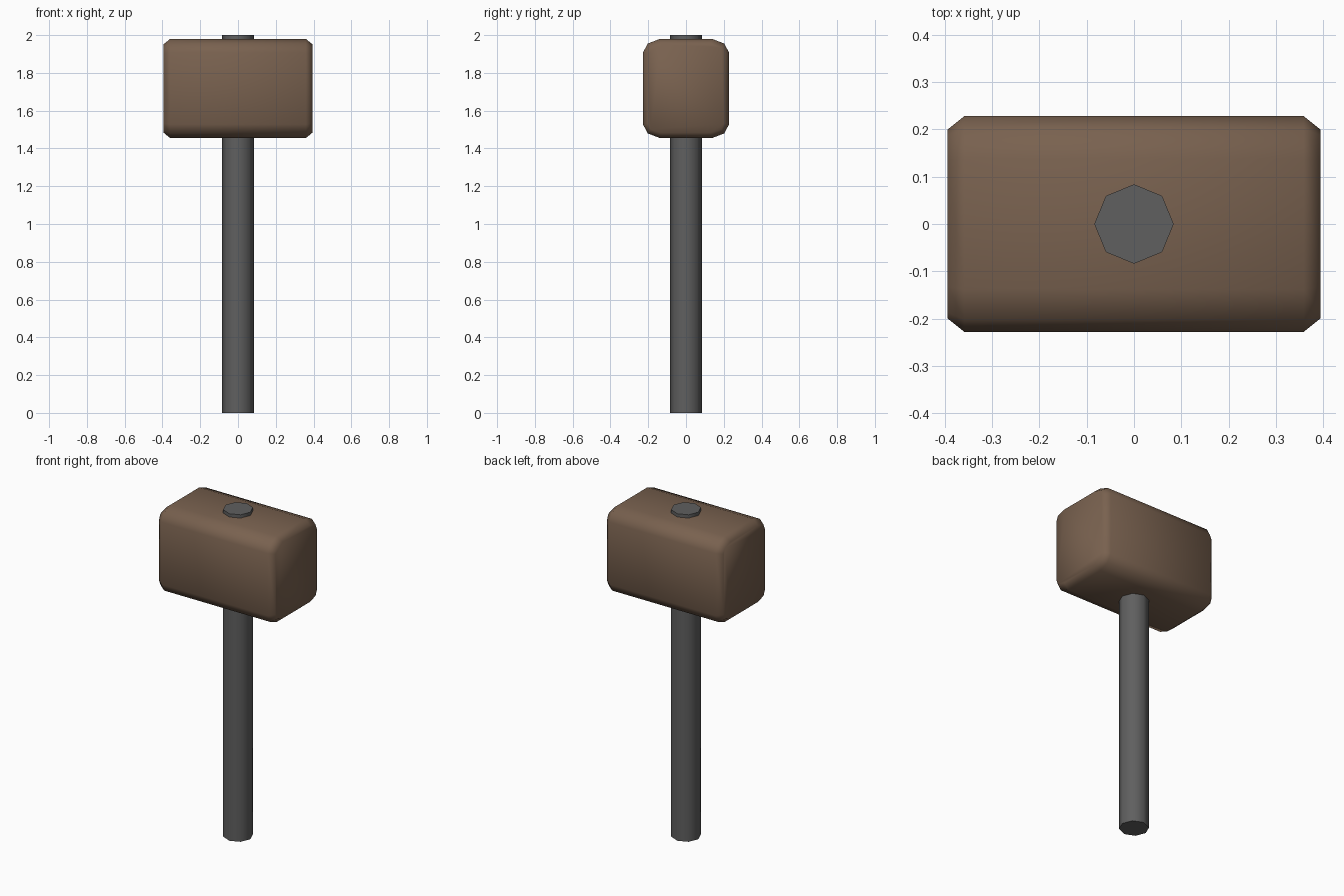
import bpy, bmesh, math

if "Cube" in bpy.data.objects:
    bpy.data.objects.remove(bpy.data.objects["Cube"])


def material(name, rgb):
    m = bpy.data.materials.new(name)
    m.diffuse_color = (*rgb, 1.0)
    m.use_nodes = True
    m.node_tree.nodes["Principled BSDF"].inputs["Base Color"].default_value = m.diffuse_color
    return m


def add_object(name, bm, mat):
    bmesh.ops.recalc_face_normals(bm, faces=bm.faces)
    me = bpy.data.meshes.new(name)
    bm.to_mesh(me)
    bm.free()
    me.materials.append(mat)
    ob = bpy.data.objects.new(name, me)
    bpy.context.collection.objects.link(ob)
    return ob


brown = material("brown wood", (0.19, 0.12, 0.078))
grey = material("dark grey", (0.115, 0.115, 0.115))

# Handle: octagonal rod, smooth sides and flat caps
bm = bmesh.new()
bmesh.ops.create_cone(bm, cap_ends=True, segments=8, radius1=0.084, radius2=0.084, depth=2.0)
for v in bm.verts:
    v.co.z += 1.0
for f in bm.faces:
    f.smooth = abs(f.normal.z) < 0.5
for e in bm.edges:
    if abs(e.verts[0].co.z - e.verts[1].co.z) < 0.01:
        e.smooth = False
add_object("handle", bm, grey)

# Head: rounded profile lofted along x, drawn in at both ends
MID_Z = 1.7175
corner = [(0.228, 0.19), (0.202, 0.238), (0.138, 0.2625)]
end_corner = [(0.20, 0.185), (0.187, 0.217), (0.132, 0.234)]


def ring(bm, x, c):
    pts = c + [(-y, z) for y, z in reversed(c)]
    pts += [(-y, -z) for y, z in pts]
    return [bm.verts.new((x, y, MID_Z + z)) for y, z in pts]


bm = bmesh.new()
rings = [ring(bm, x, c) for x, c in ((-0.394, end_corner), (-0.359, corner),
                                     (0.359, corner), (0.394, end_corner))]
for a, b in zip(rings, rings[1:]):
    for i in range(len(a)):
        j = (i + 1) % len(a)
        bm.faces.new((a[i], a[j], b[j], b[i]))
bm.faces.new(rings[0])
bm.faces.new(rings[-1])
for f in bm.faces:
    f.smooth = True
add_object("head", bm, brown)
